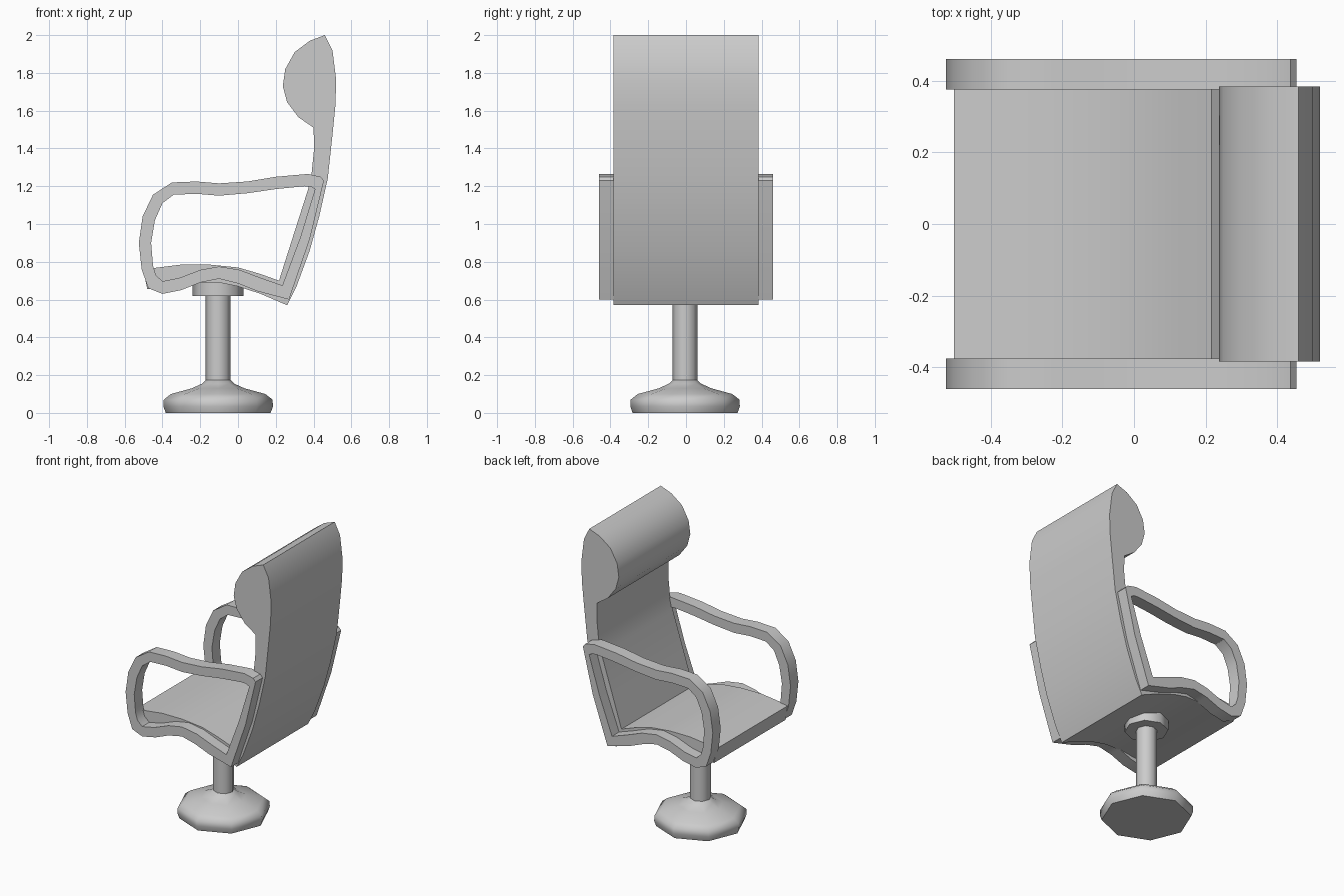
import bpy, bmesh, math

cube = bpy.data.objects.get("Cube")
if cube:
    bpy.data.objects.remove(cube, do_unlink=True)

grey = bpy.data.materials.new("light_grey")
grey.use_nodes = True
grey.diffuse_color = (0.6, 0.6, 0.6, 1)
grey.node_tree.nodes["Principled BSDF"].inputs["Base Color"].default_value = (0.6, 0.6, 0.6, 1)


def finish(name, bm, angle):
    bmesh.ops.recalc_face_normals(bm, faces=bm.faces)
    mesh = bpy.data.meshes.new(name)
    bm.to_mesh(mesh)
    bm.free()
    mesh.materials.append(grey)
    ob = bpy.data.objects.new(name, mesh)
    bpy.context.collection.objects.link(ob)
    bpy.ops.object.select_all(action="DESELECT")
    ob.select_set(True)
    bpy.context.view_layer.objects.active = ob
    bpy.ops.object.shade_smooth_by_angle(angle=math.radians(angle))
    return ob


def extrude_profile(name, points, y0, y1):
    bm = bmesh.new()
    face = bm.faces.new([bm.verts.new((x, y0, z)) for x, z in points])
    new = bmesh.ops.extrude_face_region(bm, geom=[face])["geom"]
    verts = [g for g in new if isinstance(g, bmesh.types.BMVert)]
    bmesh.ops.translate(bm, verts=verts, vec=(0, y1 - y0, 0))
    return finish(name, bm, 32)


def extrude_ring(name, outer, inner, y0, y1):
    bm = bmesh.new()
    loops = [[bm.verts.new((x, y, z)) for x, z in pts]
             for pts, y in ((outer, y0), (outer, y1), (inner, y1), (inner, y0))]
    n = len(outer)
    for a in range(4):
        p, q = loops[a], loops[(a + 1) % 4]
        for i in range(n):
            j = (i + 1) % n
            bm.faces.new((p[i], p[j], q[j], q[i]))
    return finish(name, bm, 32)


def lathe(name, profile, sides, cx, cy):
    bm = bmesh.new()
    rings = []
    for r, z in profile:
        rings.append([bm.verts.new((cx + r * math.cos(math.tau * i / sides),
                                    cy + r * math.sin(math.tau * i / sides), z))
                      for i in range(sides)])
    for p, q in zip(rings, rings[1:]):
        for i in range(sides):
            j = (i + 1) % sides
            bm.faces.new((p[i], p[j], q[j], q[i]))
    bm.faces.new(rings[0])
    bm.faces.new(rings[-1])
    return finish(name, bm, 50)


# Seat, backrest and rolled headrest as one upholstered shell
headrest = [(0.46, 2.0), (0.38, 1.97), (0.30, 1.91), (0.25, 1.82),
            (0.237, 1.73), (0.26, 1.645), (0.32, 1.565), (0.40, 1.51)]
back_front = [(0.403, 1.4), (0.39, 1.27), (0.37, 1.18), (0.29, 0.93), (0.217, 0.70)]
seat_top = [(0.12, 0.735), (0, 0.77), (-0.15, 0.785), (-0.3, 0.785), (-0.503, 0.76)]
seat_under = [(-0.48, 0.655), (-0.3, 0.675), (-0.2, 0.69), (-0.1, 0.69),
              (0, 0.67), (0.12, 0.63), (0.26, 0.57)]
back_rear = [(0.31, 0.67), (0.38, 0.86), (0.43, 1.04), (0.475, 1.24),
             (0.50, 1.47), (0.515, 1.62), (0.52, 1.76), (0.50, 1.92)]
extrude_profile("seat_shell", headrest + back_front + seat_top + seat_under + back_rear,
                -0.385, 0.385)

# Looped armrests on both sides
outer = [(-0.475, 0.66), (-0.51, 0.76), (-0.525, 0.9), (-0.505, 1.04), (-0.45, 1.155),
         (-0.35, 1.22), (-0.22, 1.225), (-0.1, 1.215), (0.05, 1.225), (0.2, 1.25),
         (0.37, 1.265), (0.437, 1.25), (0.455, 1.23), (0.38, 0.92), (0.27, 0.60),
         (0.1, 0.645), (0, 0.685), (-0.1, 0.71), (-0.2, 0.69), (-0.3, 0.65), (-0.4, 0.63)]
inner = [(-0.435, 0.73), (-0.45, 0.78), (-0.46, 0.9), (-0.44, 1.02), (-0.4, 1.11),
         (-0.34, 1.155), (-0.22, 1.16), (-0.1, 1.15), (0.05, 1.163), (0.2, 1.185),
         (0.35, 1.2), (0.385, 1.198), (0.408, 1.185), (0.33, 0.93), (0.235, 0.675),
         (0.12, 0.715), (0.01, 0.757), (-0.1, 0.775), (-0.2, 0.757), (-0.31, 0.715),
         (-0.4, 0.697)]
for name, side in (("front_armrest", -1), ("back_armrest", 1)):
    extrude_ring(name, outer, inner, side * 0.376, side * 0.461)

# Pedestal: octagonal foot, column and mounting disc
lathe("pedestal_foot", [(0.278, 0), (0.29, 0.035), (0.288, 0.07), (0.25, 0.10),
                        (0.14, 0.13), (0.085, 0.155), (0.065, 0.175)], 8, -0.105, -0.005)
lathe("pedestal_column", [(0.066, 0.15), (0.066, 0.64)], 8, -0.105, -0.005)
lathe("mounting_disc", [(0.135, 0.62), (0.135, 0.70)], 8, -0.105, -0.005)
